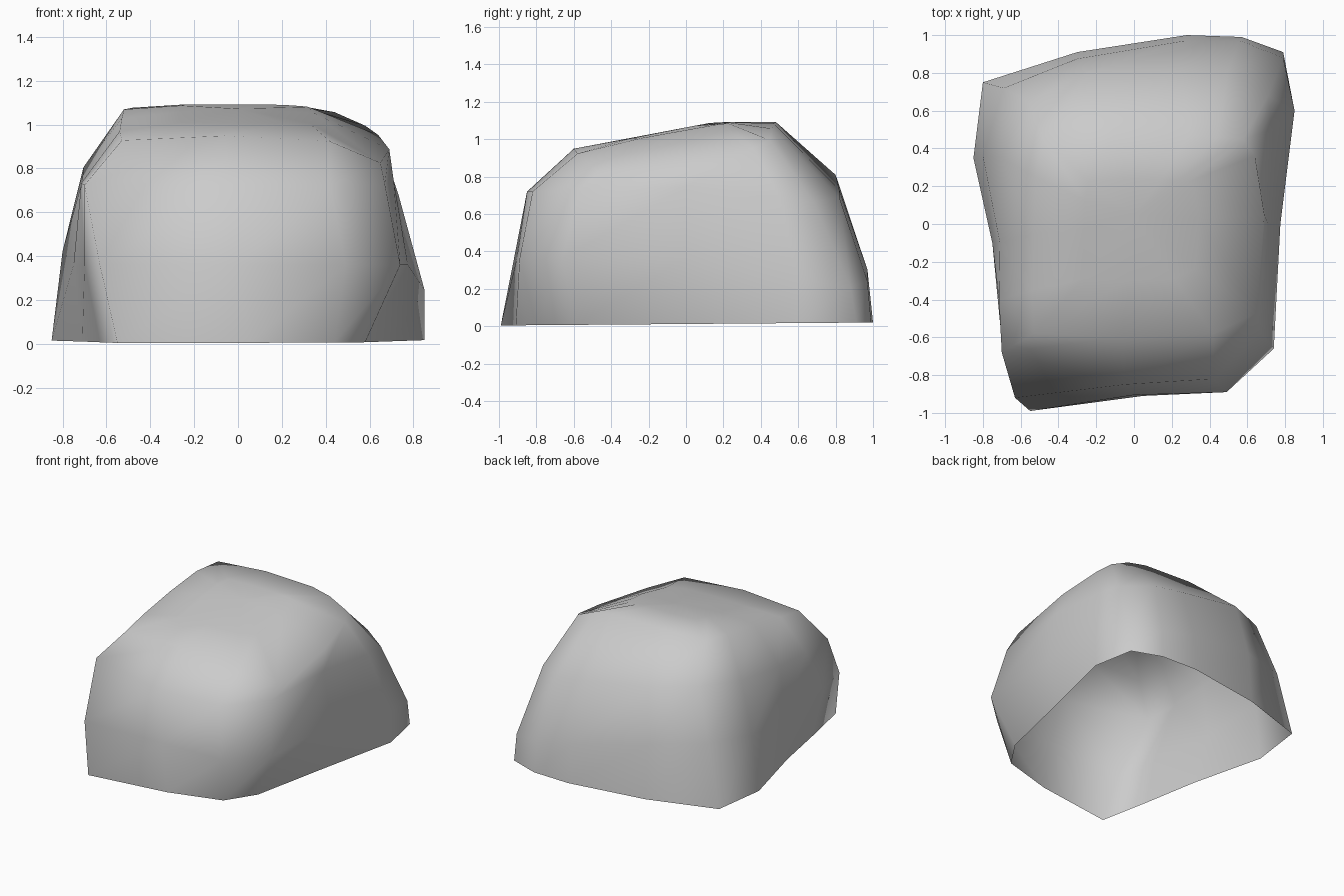
import bpy
import bmesh

if "Cube" in bpy.data.objects:
    bpy.data.objects.remove(bpy.data.objects["Cube"], do_unlink=True)

# Stone colour
stone = bpy.data.materials.new("grey_stone")
stone.use_nodes = True
grey = (0.6, 0.6, 0.6, 1)
stone.diffuse_color = grey
stone.node_tree.nodes["Principled BSDF"].inputs["Base Color"].default_value = grey


# Heights of the tilted cross-sections
def base_height(x, y):
    return .012 + .008 * y


def belly_height(x, y):
    """The rear half of the belly dips toward +x."""
    return .36 - .22 * x * max(y, 0)


def shoulder_height(x, y):
    return .745 + .03 * y - .2 * x * max(y, 0)


def roof_height(x, y):
    """Roof rises toward the back, levels off and droops at the sides, more at +x."""
    return min(1.092, 1.063 + .19 * y) - .6 * x ** 4 - .15 * x ** 3


# Cross-sections, counter-clockwise from the front corner at -x:
# front edge, then the +x side, back edge and -x side
base = [(-.55, -.99), (.05, -.91), (.44, -.8), (.58, -.59),
        (.715, .02), (.85, .6), (.79, .91),
        (.57, .99), (.28, 1), (-.3, .91), (-.8, .75),
        (-.85, .35), (-.71, -.19), (-.63, -.61)]
belly = [(-.63, -.92), (0, -.905), (.49, -.89), (.74, -.66),
         (.775, 0), (.85, .6), (.79, .88),
         (.56, .97), (.27, .97), (-.3, .875), (-.69, .72),
         (-.8, .36), (-.75, -.1), (-.7, -.62)]
shoulder = [(-.7, -.68), (-.05, -.85), (.42, -.82), (.67, -.57),
            (.71, 0), (.73, .5), (.71, .68),
            (.5, .82), (.25, .82), (-.25, .8), (-.56, .65),
            (-.705, .35), (-.71, -.1), (-.715, -.4)]
rim = [(-.53, -.58), (-.06, -.6), (.42, -.58), (.65, -.47),
       (.69, .05), (.64, .36), (.58, .45),
       (.44, .46), (.29, .47), (-.1, .48), (-.48, .45),
       (-.52, .25), (-.53, -.05), (-.54, -.35)]
plateau = [(x * .5, y * .5) for x, y in rim]
sections = [(base, base_height), (belly, belly_height), (shoulder, shoulder_height),
            (rim, roof_height), (plateau, roof_height)]

# Open-bottomed shell lofted through the sections and closed by a crown
bm = bmesh.new()
loops = [[bm.verts.new((x, y, height(x, y))) for x, y in points]
         for points, height in sections]
count = len(base)
for low, high in zip(loops, loops[1:]):
    for i in range(count):
        j = (i + 1) % count
        bm.faces.new((low[i], low[j], high[j], high[i]))
crown = bm.verts.new((0, .05, roof_height(0, .05)))
for i in range(count):
    bm.faces.new((loops[-1][i], loops[-1][(i + 1) % count], crown))
for face in bm.faces:
    face.smooth = True

# Boulder object
mesh = bpy.data.meshes.new("boulder")
bm.to_mesh(mesh)
bm.free()
mesh.materials.append(stone)
boulder = bpy.data.objects.new("boulder", mesh)
bpy.context.collection.objects.link(boulder)
